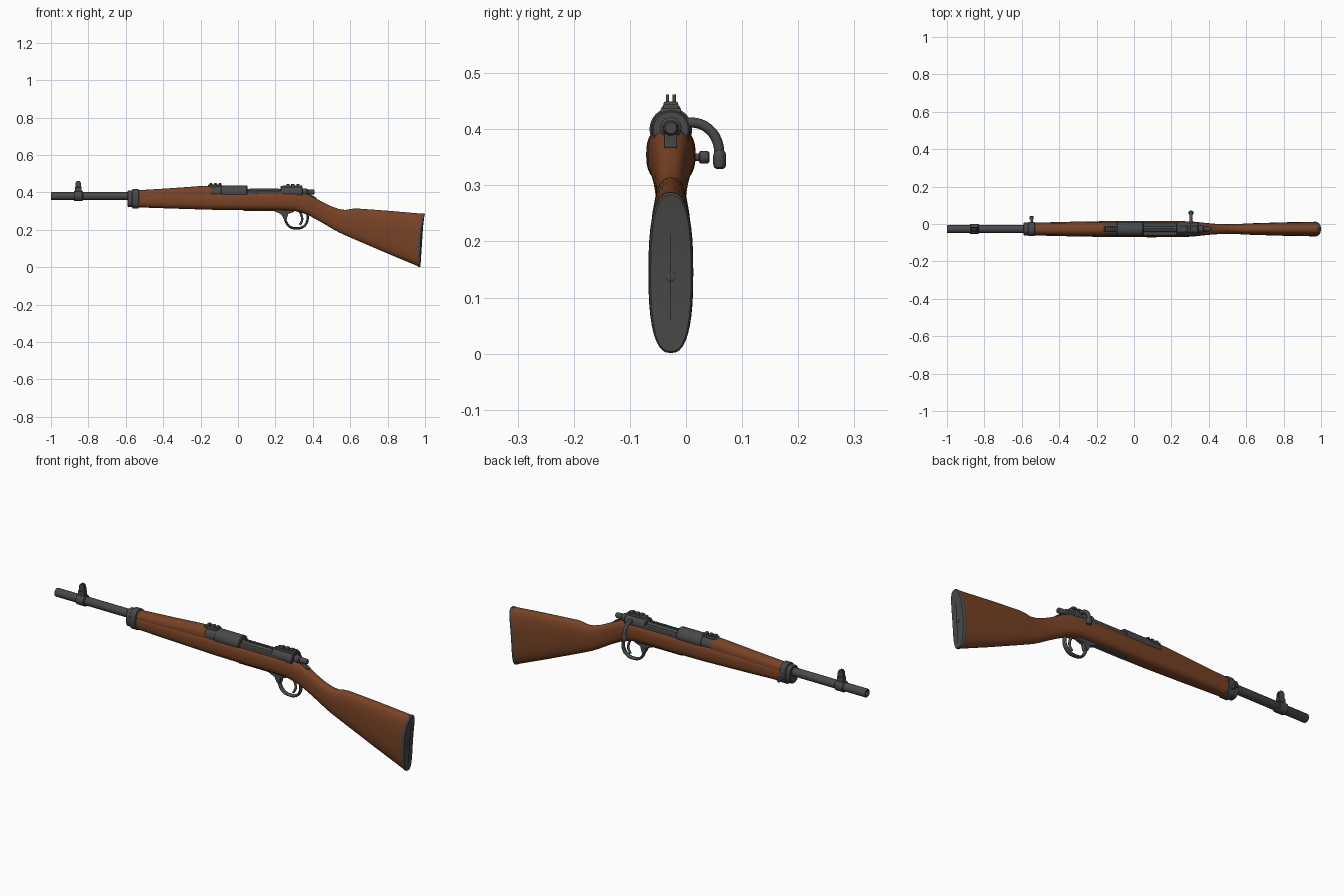
import bpy, bmesh, math

if "Cube" in bpy.data.objects:
    bpy.data.objects.remove(bpy.data.objects["Cube"])

CY = -0.027  # centre plane of the rifle


def material(name, rgb):
    m = bpy.data.materials.new(name)
    m.diffuse_color = (*rgb, 1)
    m.use_nodes = True
    m.node_tree.nodes["Principled BSDF"].inputs["Base Color"].default_value = m.diffuse_color
    return m


WOOD = material("walnut_brown", (0.19, 0.056, 0.019))
METAL = material("dark_steel", (0.066, 0.066, 0.066))


def smooth(ob, angle=35):
    bpy.ops.object.select_all(action='DESELECT')
    ob.select_set(True)
    bpy.context.view_layer.objects.active = ob
    bpy.ops.object.shade_smooth_by_angle(angle=math.radians(angle))


def finish(name, bm, mat):
    bmesh.ops.recalc_face_normals(bm, faces=bm.faces)
    me = bpy.data.meshes.new(name)
    bm.to_mesh(me)
    bm.free()
    ob = bpy.data.objects.new(name, me)
    bpy.context.collection.objects.link(ob)
    me.materials.append(mat)
    ob.location.y = CY
    smooth(ob)
    return ob


def rings_to_mesh(name, rings, mat, caps=True):
    bm = bmesh.new()
    vs = [[bm.verts.new(p) for p in r] for r in rings]
    n = len(vs[0])
    for a, b in zip(vs, vs[1:]):
        for i in range(n):
            j = (i + 1) % n
            bm.faces.new((a[i], a[j], b[j], b[i]))
    if caps:
        bm.faces.new(vs[0])
        bm.faces.new(vs[-1])
    return finish(name, bm, mat)


def butt_curve(z):
    t = min(max(z / 0.286, 0), 1)
    return 0.03 * t ** 2.5 + 0.006 * (1 - t) ** 2


def loft(name, sections, mat, e=2.6, n=40):
    """sections: x, bottom z, top z, half width, optional butt bend"""
    rings = []
    for x, zb, zt, hw, *bend in sections:
        ring = []
        for i in range(n):
            a = 2 * math.pi * i / n
            c, s = math.cos(a), math.sin(a)
            y = hw * math.copysign(abs(c) ** (2 / e), c)
            z = (zb + zt) / 2 + (zt - zb) / 2 * math.copysign(abs(s) ** (2 / e), s)
            ring.append((x + (butt_curve(z) * bend[0] if bend else 0), y, z))
        rings.append(ring)
    return rings_to_mesh(name, rings, mat)


def lathe(name, profile, z, mat, n=32):
    """Turn (x, radius) points around the x direction."""
    rings = [[(x, r * math.cos(2 * math.pi * i / n), z + r * math.sin(2 * math.pi * i / n))
              for i in range(n)] for x, r in profile]
    return rings_to_mesh(name, rings, mat)


def prism(name, pts, y0, y1, mat, bevel=0.002):
    """Side outline in x, z extruded across y."""
    ob = rings_to_mesh(name, [[(x, y, z) for x, z in pts] for y in (y0, y1)], mat)
    if bevel:
        b = ob.modifiers.new("soft_edges", 'BEVEL')
        b.width, b.segments = bevel, 2
    return ob


def box(name, x0, x1, hw, z0, z1, mat, bevel=0.003):
    return prism(name, [(x0, z0), (x1, z0), (x1, z1), (x0, z1)], -hw, hw, mat, bevel)


def tube(name, pts, r, mat, widen=1.0):
    cu = bpy.data.curves.new(name, 'CURVE')
    cu.dimensions = '3D'
    cu.bevel_depth, cu.bevel_resolution = r, 4
    cu.resolution_u, cu.use_fill_caps = 8, True
    sp = cu.splines.new('BEZIER')
    sp.bezier_points.add(len(pts) - 1)
    for bp, p in zip(sp.bezier_points, pts):
        bp.co = p
        bp.handle_left_type = bp.handle_right_type = 'AUTO'
    ob = bpy.data.objects.new(name, cu)
    bpy.context.collection.objects.link(ob)
    cu.materials.append(mat)
    ob.location.y = CY
    ob.scale.y = widen
    bpy.ops.object.select_all(action='DESELECT')
    ob.select_set(True)
    bpy.context.view_layer.objects.active = ob
    bpy.ops.object.convert(target='MESH')
    smooth(bpy.context.object, 50)


def y_post(name, x, z, profile, mat, n=20):
    """Turn (y, radius) points around the y direction."""
    rings = [[(x + r * math.cos(2 * math.pi * i / n), y, z + r * math.sin(2 * math.pi * i / n))
              for i in range(n)] for y, r in profile]
    return rings_to_mesh(name, rings, mat)


# Wooden stock, handguard and butt plate
loft("stock", [
    (-.54, .320, .396, .034), (-.30, .312, .403, .040), (-.10, .306, .405, .043),
    (.10, .304, .405, .044), (.22, .304, .405, .043), (.30, .301, .404, .041),
    (.345, .290, .400, .037), (.38, .276, .388, .033), (.42, .255, .366, .029),
    (.46, .232, .344, .027), (.50, .208, .325, .026), (.54, .186, .311, .027),
    (.575, .170, .306, .028), (.605, .157, .312, .030), (.635, .144, .314, .031),
    (.80, .073, .302, .036), (.955, .006, .286, .039, 1)], WOOD)
loft("handguard", [(-.54, .35, .411, .031), (-.35, .35, .423, .034),
                   (-.20, .35, .434, .036), (-.145, .35, .436, .036)], WOOD, 2.2)
loft("butt_plate", [(.955, .006, .286, .039, 1), (.958, .002, .288, .040, 1),
                    (.966, .001, .287, .039, 1), (.970, .004, .283, .036, 1),
                    (.970, .004, .283, .0005, 1)], METAL)
lathe("butt_plate_screw", [(.965, .009), (.979, .009), (.981, .006)], .137, METAL, 20)

# Barrel with a hollow muzzle
lathe("barrel", [(-.93, .009), (-.998, .010), (-1, .013), (-1, .019), (-.997, .021),
                 (-.55, .021), (-.10, .026)], .38, METAL)

# Front sight: ring, base and two ears
lathe("front_sight_ring", [(-.878, .024), (-.875, .027), (-.833, .027), (-.830, .024)], .38, METAL)
prism("front_sight_base", [(-.874, .395), (-.834, .395), (-.837, .428), (-.871, .428)],
      -.012, .012, METAL)
for side in (-1, 1):
    prism("front_sight_ear", [(-.871, .42), (-.837, .42), (-.840, .452), (-.847, .462),
                              (-.861, .462), (-.868, .452)], side * .003, side * .009, METAL, .001)

# Barrel band with swivel stud
loft("barrel_band_front", [(-.590, .326, .407, .031), (-.587, .322, .410, .034),
                           (-.560, .322, .410, .034)], METAL)
loft("barrel_band_rear", [(-.566, .320, .413, .035), (-.563, .315, .417, .038),
                          (-.533, .315, .417, .038), (-.530, .320, .413, .035)], METAL)
y_post("band_stud", -.547, .350, [(.02, .007), (.050, .007), (.052, .011), (.066, .011),
                                  (.069, .008)], METAL)

# Receiver, bolt and bolt shroud
lathe("receiver_neck", [(-.155, .033), (-.09, .036)], .40, METAL)
lathe("receiver_ring", [(-.092, .034), (-.088, .038), (.046, .038), (.050, .035)], .40, METAL)
box("receiver_rails", .04, .24, .034, .37, .409, METAL)
lathe("bolt_body", [(.03, .017), (.35, .017)], .401, METAL)
box("extractor", .06, .22, .005, .40, .420, METAL, .002)
lathe("rear_bridge", [(.227, .031), (.231, .034), (.341, .034), (.345, .031)], .40, METAL)
lathe("bolt_shroud", [(.34, .019), (.368, .019), (.373, .014), (.405, .013), (.41, .010)],
      .402, METAL)
prism("tang", [(.34, .405), (.365, .402), (.42, .371), (.41, .355), (.34, .37)],
      -.011, .011, METAL)

# Sight bases along the top, with raised blocks
box("rear_sight_base", -.160, -.085, .017, .42, .441, METAL)
for x in (-.152, -.128, -.104):
    box("rear_sight_block", x, x + .016, .013, .435, .449, METAL)
box("bridge_sight_base", .24, .342, .018, .42, .438, METAL)
for x in (.258, .284, .312):
    box("bridge_sight_block", x, x + .018, .014, .43, .445, METAL)

# Bolt handle with its knob
tube("bolt_handle", [(.305, .015, .408), (.305, .045, .411), (.305, .070, .398),
                     (.305, .083, .377), (.305, .087, .350)], .009, METAL)
knob = [(-.329, .006), (-.332, .010), (-.337, .0115), (-.353, .0115), (-.359, .010), (-.363, .007)]
rings_to_mesh("bolt_knob", [[(.305 + r * 1.25 * math.cos(k * math.pi / 12),
                              .087 + r * math.sin(k * math.pi / 12), -z) for k in range(24)]
                            for z, r in knob], METAL)

# Trigger guard, trigger and floor plate
tube("trigger_guard", [(.245, 0, .290), (.254, 0, .250), (.275, 0, .218), (.310, 0, .208),
                       (.345, 0, .214), (.368, 0, .240), (.372, 0, .288)], .0065, METAL, 1.8)
prism("guard_root", [(.19, .315), (.19, .301), (.232, .283), (.246, .255), (.260, .255),
                     (.268, .285), (.30, .296), (.30, .315)], -.013, .013, METAL)
tube("trigger", [(.322, 0, .310), (.341, 0, .272), (.342, 0, .248), (.330, 0, .226)], .006, METAL)
box("floor_plate", .03, .20, .016, .300, .315, METAL)
